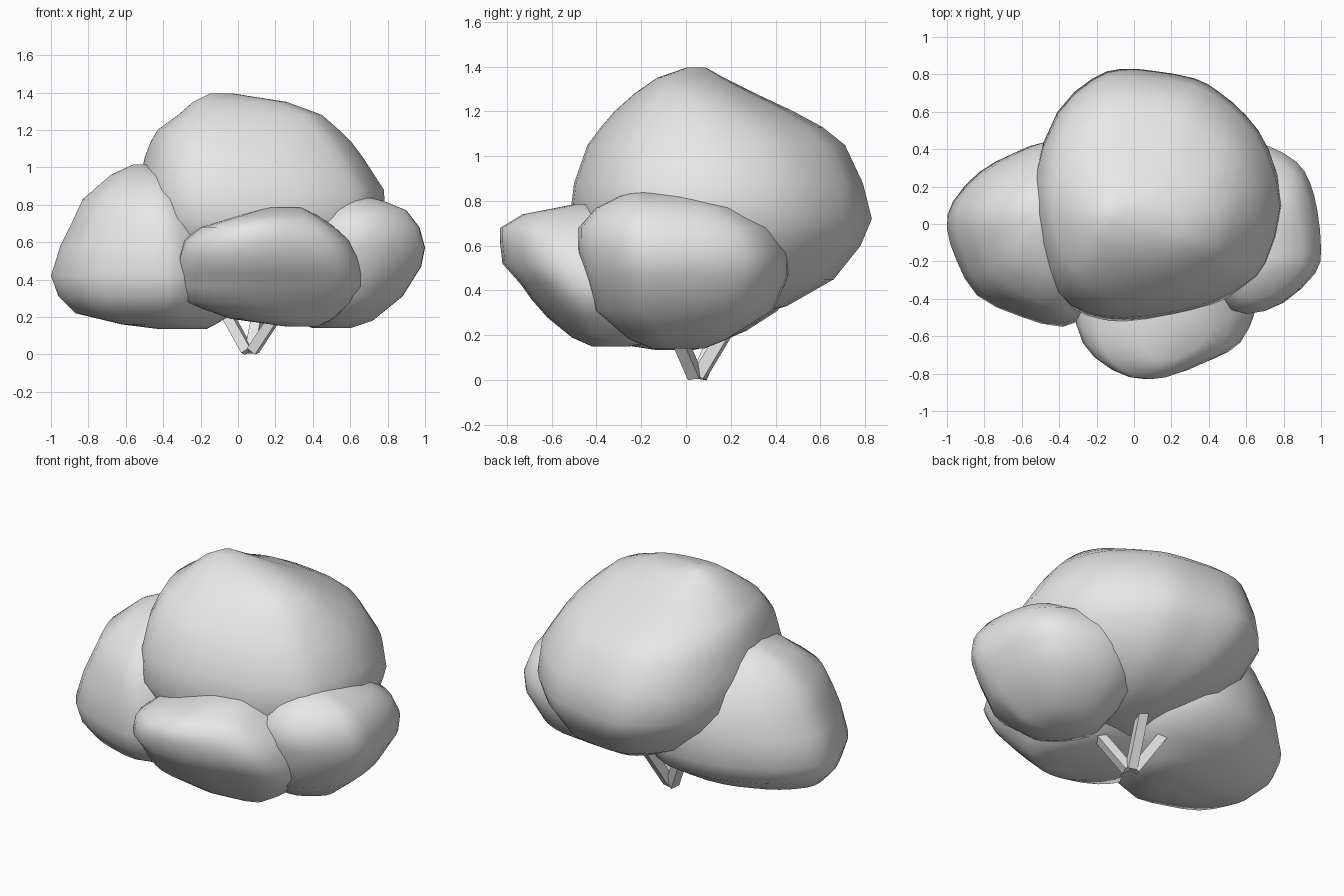
import bpy, bmesh
from mathutils import Vector

grey = bpy.data.materials.new("pale_grey")
grey.diffuse_color = (0.8, 0.8, 0.8, 1)


def smooth_loop(pts):
    """Double the points of a closed outline with a rounded midpoint."""
    out, n = [], len(pts)
    for i in range(n):
        a, b, c, d = (Vector(pts[(i + k) % n]) for k in (-1, 0, 1, 2))
        out += [b, (b + c) * 0.5625 - (a + d) * 0.0625]
    return out


def finish(bm, name, smooth):
    bmesh.ops.recalc_face_normals(bm, faces=bm.faces[:])
    mesh = bpy.data.meshes.new(name)
    bm.to_mesh(mesh)
    bm.free()
    mesh.materials.append(grey)
    for p in mesh.polygons:
        p.use_smooth = smooth
    obj = bpy.data.objects.new(name, mesh)
    bpy.context.collection.objects.link(obj)


def foliage(name, outline, levels):
    """Loft a plan outline through levels of (z, x0, x1, y0, y1)."""
    loop = smooth_loop(outline)
    lx, hx = min(p.x for p in loop), max(p.x for p in loop)
    ly, hy = min(p.y for p in loop), max(p.y for p in loop)
    bm = bmesh.new()
    rings = []
    for z, x0, x1, y0, y1 in levels:
        rings.append([bm.verts.new((x0 + (p.x - lx) / (hx - lx) * (x1 - x0),
                                    y0 + (p.y - ly) / (hy - ly) * (y1 - y0), z))
                      for p in loop])
    n = len(loop)
    for a, b in zip(rings, rings[1:]):
        for i in range(n):
            j = (i + 1) % n
            bm.faces.new((a[i], a[j], b[j], b[i]))
    bm.faces.new(rings[0])
    bm.faces.new(rings[-1])
    finish(bm, name, True)


# Large upper clump
foliage("top_foliage",
        [(-.07, .83), (-.22, .78), (-.41, .60), (-.53, .25), (-.50, -.12),
         (-.40, -.38), (-.25, -.49), (-.05, -.52), (.20, -.49), (.42, -.43),
         (.60, -.33), (.71, -.21), (.79, .10), (.72, .40), (.60, .58),
         (.45, .71), (.32, .78), (.10, .82)],
        [(.26, .05, .35, -.1, .2), (.33, -.1, .5, -.25, .45),
         (.45, -.31, .65, -.38, .66), (.6, -.46, .75, -.47, .78),
         (.72, -.53, .79, -.52, .83), (.88, -.53, .78, -.5, .79),
         (1.05, -.50, .67, -.44, .71), (1.13, -.47, .61, -.38, .61),
         (1.2, -.43, .54, -.32, .48), (1.28, -.32, .45, -.23, .31),
         (1.35, -.24, .26, -.13, .17), (1.395, -.15, -.03, 0, .09)])

# Left clump
foliage("left_foliage",
        [(-1, -.02), (-.95, -.19), (-.84, -.38), (-.62, -.49), (-.38, -.55),
         (-.22, -.46), (-.02, -.25), (.08, 0), (.08, .28), (-.15, .45),
         (-.45, .45), (-.65, .38), (-.83, .28), (-.97, .12)],
        [(.135, -.42, -.17, -.14, .04), (.16, -.62, -.12, -.3, .13),
         (.22, -.87, -.02, -.44, .27), (.31, -.96, .08, -.52, .41),
         (.42, -1, .1, -.55, .46), (.58, -.95, .06, -.53, .46),
         (.7, -.89, 0, -.5, .43), (.83, -.83, -.1, -.43, .36),
         (.96, -.68, -.25, -.25, .24), (1.015, -.56, -.44, -.04, .12)])

# Front clump
foliage("front_foliage",
        [(-.03, -.83), (.19, -.83), (.45, -.74), (.6, -.65), (.67, -.48),
         (.65, -.2), (.4, .06), (.15, .1), (-.15, 0), (-.31, -.25),
         (-.32, -.55), (-.22, -.73)],
        [(.15, .25, .43, -.42, -.25), (.19, -.04, .51, -.51, -.05),
         (.28, -.29, .61, -.62, .06), (.36, -.31, .67, -.69, .1),
         (.43, -.315, .67, -.74, .1), (.52, -.32, .645, -.82, .1),
         (.61, -.29, .6, -.83, .08), (.68, -.2, .52, -.83, 0),
         (.74, 0, .43, -.73, -.1), (.785, .15, .34, -.5, -.33)])

# Right clump
foliage("right_foliage",
        [(1, -.13), (.98, .08), (.94, .23), (.87, .34), (.71, .43),
         (.5, .47), (.29, .4), (.16, .15), (.24, -.18), (.43, -.4),
         (.6, -.48), (.8, -.42), (.97, -.26)],
        [(.14, .4, .6, -.15, .08), (.18, .3, .72, -.25, .18),
         (.31, .22, .88, -.41, .39), (.47, .17, .98, -.45, .46),
         (.57, .16, 1, -.48, .46), (.68, .2, .97, -.48, .4),
         (.77, .32, .9, -.4, .25), (.82, .45, .78, -.3, .06),
         (.84, .55, .7, -.24, -.05)])


def branch(name, start, end, width):
    """Square bar between two points."""
    a, b = Vector(start), Vector(end)
    d = (b - a).normalized()
    u = d.cross(Vector((0.3, 1, 0))).normalized() * width / 2
    v = d.cross(u).normalized() * width / 2
    bm = bmesh.new()
    ends = [[bm.verts.new(p + u * s + v * t)
             for s, t in ((-1, -1), (1, -1), (1, 1), (-1, 1))] for p in (a, b)]
    for i in range(4):
        j = (i + 1) % 4
        bm.faces.new((ends[0][i], ends[0][j], ends[1][j], ends[1][i]))
    bm.faces.new(ends[0])
    bm.faces.new(ends[1])
    finish(bm, name, False)


# Splayed stems meeting at the ground
for name, foot, tip in (("left_stem", (.05, .06, .018), (-.14, .21, .36)),
                        ("back_stem", (.07, .06, .02), (.15, .3, .42)),
                        ("right_stem", (.08, .04, .02), (.29, -.1, .34))):
    branch(name, foot, tip, .055)
